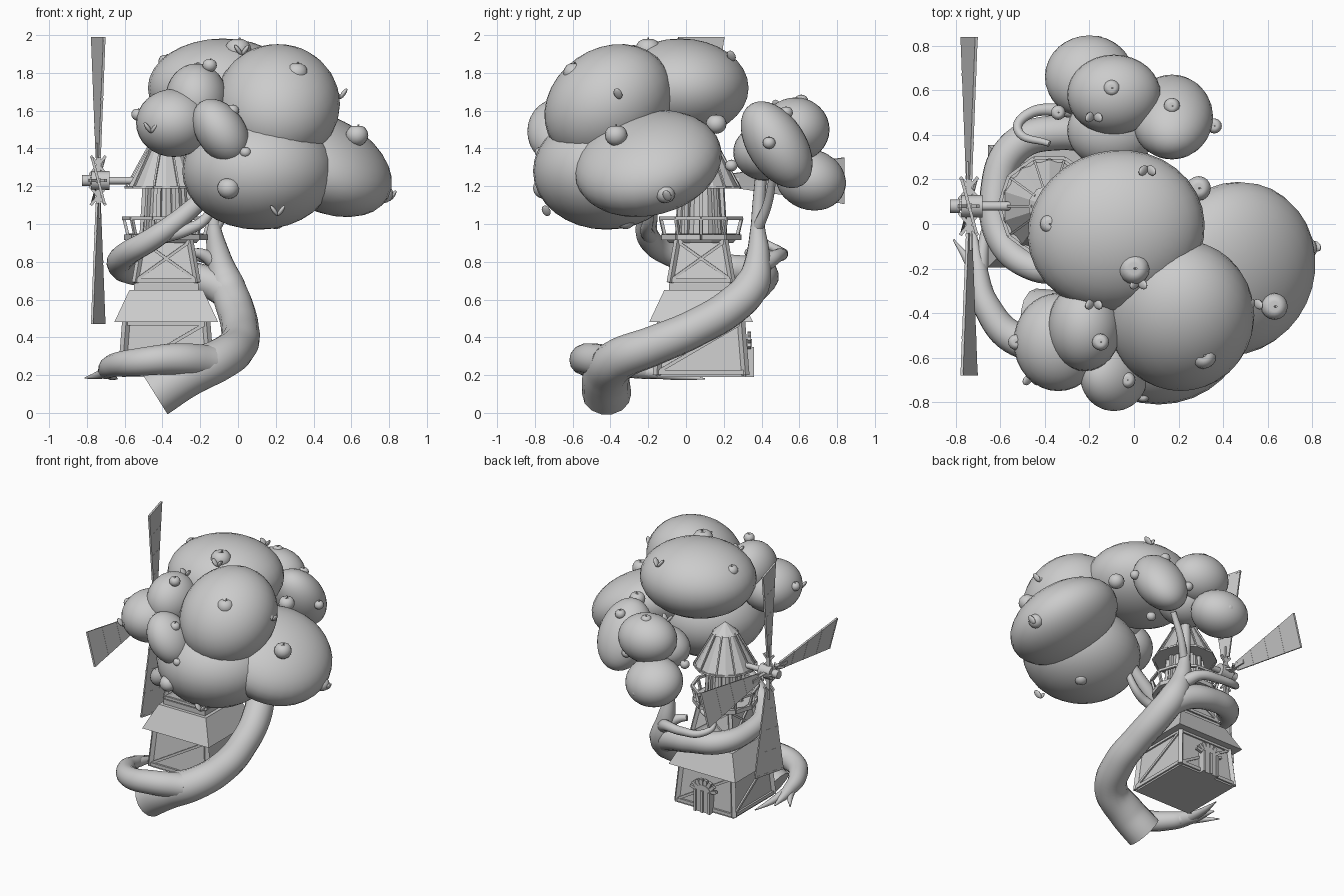
import bpy, math
from math import pi, cos, sin, radians
from mathutils import Vector, Matrix

if "Cube" in bpy.data.objects:
    bpy.data.objects.remove(bpy.data.objects["Cube"])

CX, CY = -0.38, 0.08          # windmill axis
HUB = Vector((-0.74, CY, 1.23))


def mesh(name, verts, faces):
    m = bpy.data.meshes.new(name)
    m.from_pydata(verts, [], faces)
    m.update()
    o = bpy.data.objects.new(name, m)
    bpy.context.collection.objects.link(o)
    return o


def frustum(name, n, r1, r2, z1, z2, rot=0):
    bpy.ops.mesh.primitive_cone_add(vertices=n, radius1=r1, radius2=r2, depth=z2 - z1,
                                    location=(CX, CY, (z1 + z2) / 2), rotation=(0, 0, rot))
    bpy.context.object.name = name


def square(name, h1, h2, z1, z2):
    frustum(name, 4, h1 * 2 ** .5, h2 * 2 ** .5, z1, z2, pi / 4)


def beam(name, a, b, w, d=None):
    a, b = Vector(a), Vector(b)
    bpy.ops.mesh.primitive_cube_add(size=1, location=(a + b) / 2)
    o = bpy.context.object
    o.name = name
    o.rotation_euler = (b - a).to_track_quat('Z', 'Y').to_euler()
    o.scale = (w, d or w, (b - a).length)


def rod(name, a, b, r, n=12):
    a, b = Vector(a), Vector(b)
    bpy.ops.mesh.primitive_cylinder_add(vertices=n, radius=r, depth=(b - a).length, location=(a + b) / 2,
                                        rotation=(b - a).to_track_quat('Z', 'Y').to_euler())
    bpy.context.object.name = name
    bpy.ops.object.shade_smooth_by_angle(angle=radians(40))


def limb(name, pts):
    c = bpy.data.curves.new(name, 'CURVE')
    c.dimensions = '3D'
    c.bevel_depth, c.bevel_resolution, c.resolution_u, c.use_fill_caps = 1, 5, 8, True
    s = c.splines.new('BEZIER')
    s.bezier_points.add(len(pts) - 1)
    for p, (x, y, z, r) in zip(s.bezier_points, pts):
        p.co, p.radius = (x, y, z), r
        p.handle_left_type = p.handle_right_type = 'AUTO'
    o = bpy.data.objects.new(name, c)
    bpy.context.collection.objects.link(o)


def blob(name, loc, r, rot=(0, 0, 0), seg=32):
    bpy.ops.mesh.primitive_uv_sphere_add(segments=seg, ring_count=seg // 2, location=loc,
                                         rotation=[radians(a) for a in rot])
    o = bpy.context.object
    o.name, o.scale = name, r
    bpy.ops.object.shade_smooth()
    return o


# --- Windmill bodies: ground floor, skirt roof, middle floor, lantern room, cap
square('ground_floor', .235, .21, .19, .5)
square('skirt_roof', .275, .195, .48, .65)
square('roof_ledge', .17, .17, .65, .685)
square('middle_floor', .165, .12, .68, .93)
frustum('balcony_floor', 10, .17, .21, .9, .95)
frustum('lantern_room', 10, .13, .11, .95, 1.2)
frustum('cap_roof', 10, .215, .075, 1.19, 1.44)
frustum('cap_tip', 10, .095, 0, 1.43, 1.51)


def timber(z1, h1, z2, h2, w, cross):
    """Corner posts, rails and braces on the four sides of a tapered storey."""
    for k in range(4):
        R = Matrix.Translation((CX, CY, 0)) @ Matrix.Rotation(k * pi / 2, 4, 'Z')
        P = lambda s, t: R @ Vector((s * (h1 + (h2 - h1) * t), -(h1 + (h2 - h1) * t), z1 + (z2 - z1) * t))
        beam('corner_post', P(1, 0), P(1, 1), w)
        for t in (.05, .95):
            beam('rail', P(-1, t), P(1, t), w * .8)
        beam('brace', P(-1, .05), P(1, .95), w * .6)
        if cross:
            beam('brace', P(1, .05), P(-1, .95), w * .6)


timber(.2, .235, .49, .212, .03, False)
timber(.69, .165, .92, .125, .025, True)

# --- Balcony railing, lantern-room posts and cap ribs
for k in range(10):
    P = lambda r, z, j=k: (CX + r * cos(j * pi / 5), CY + r * sin(j * pi / 5), z)
    Q = lambda r, z: P(r, z, k + 1)
    beam('balcony_post', P(.2, .93), P(.225, 1.03), .016)
    beam('balcony_rail', P(.225, 1.03), Q(.225, 1.03), .018)
    beam('balcony_edge', P(.208, .93), Q(.208, .93), .03)
    beam('room_post', P(.13, .95), P(.115, 1.2), .022)
    beam('cap_rib', P(.213, 1.195), P(.078, 1.44), .01)
    beam('cap_edge', P(.213, 1.195), Q(.213, 1.195), .014)

# --- Arched door porch on the back wall
n = 8
arc = [(.065, .19)] + [(.065 * cos(i * pi / n), .34 + .05 * sin(i * pi / n)) for i in range(n + 1)] + [(-.065, .19)]
N = len(arc)
vs = [(CX + x, y, z) for y in (.27, .35) for x, z in arc]
mesh('door_porch', vs, [tuple(range(N)), tuple(range(2 * N - 1, N - 1, -1))] +
     [(i, i + N, (i + 1) % N + N, (i + 1) % N) for i in range(N)])
for i in range(n):
    a, b = arc[i + 1], arc[i + 2]
    beam('porch_arch', (CX + a[0] * 1.1, .335, a[1]), (CX + b[0] * 1.1, .335, b[1]), .02, .08)
for s in (-1, 0, 1):
    beam('door_frame', (CX + s * .058, .352, .19), (CX + s * .058, .352, .35), .018)

# --- Sail hub and four pitched sails
rod('sail_shaft', (-.8, CY, 1.23), (-.4, CY, 1.23), .02)
rod('shaft_tip', (-.825, CY, 1.23), (-.78, CY, 1.23), .03)
rod('hub', (-.775, CY, 1.23), (-.68, CY, 1.23), .05, 16)
for k in range(4):
    R = Matrix.Translation(HUB) @ Matrix.Rotation(k * pi / 2, 4, 'X')
    half = lambda z: .03 + .092 * (z - .12) / .64
    pt = lambda s, z: R @ Vector((-s * half(z) * .27, s * half(z), z))
    sail = mesh('sail_panel', [pt(-1, .12), pt(1, .12), pt(1, .758), pt(-1, .758)], [(0, 1, 2, 3)])
    m = sail.modifiers.new('thick', 'SOLIDIFY')
    m.thickness, m.offset = .012, 0
    beam('sail_spar', R @ Vector((0, 0, 0)), R @ Vector((0, 0, .2)), .025)
    for s in (-1, 1):
        beam('hub_strut', R @ Vector((-.045 * s, 0, .03)), R @ Vector((.04 * s, 0, .13)), .015)
    for z in (.13, .28, .43, .59, .753):
        beam('sail_slat', pt(-1, z), pt(1, z), .014)

# --- Twisting trunk, branches and roots
limb('trunk', [(-.44, -.42, .1, .13), (-.28, -.42, .2, .125), (-.1, -.36, .28, .112), (0, -.16, .36, .105),
               (.01, .05, .45, .1), (-.02, .25, .57, .1), (-.06, .35, .68, .095), (-.1, .38, .82, .065),
               (-.13, .38, 1.0, .036), (-.12, .4, 1.3, .03)])
limb('wrapping_branch', [(-.03, .3, .62, .09), (-.15, .38, .69, .085), (-.33, .41, .73, .08), (-.53, .35, .75, .078),
                         (-.62, .15, .78, .07), (-.59, -.08, .84, .065), (-.44, -.2, .93, .06),
                         (-.27, -.2, 1.06, .05), (-.1, -.2, 1.22, .04)])
limb('front_twig', [(-.42, -.19, .93, .04), (-.27, -.21, .97, .032), (-.18, -.2, 1.02, .028), (-.1, -.2, 1.15, .02)])
limb('back_twig', [(-.1, .4, .78, .05), (-.18, .48, .83, .036), (-.32, .51, .84, .03), (-.48, .49, .86, .024),
                   (-.52, .42, .9, .02), (-.38, .36, .95, .014)])
limb('inner_twig', [(-.1, .38, .78, .045), (-.19, .35, .84, .03), (-.24, .33, .85, .022)])
limb('side_twig', [(-.12, .38, .98, .03), (-.05, .43, 1.1, .025), (.04, .46, 1.25, .02)])
limb('big_root', [(-.15, -.42, .27, .09), (-.33, -.52, .285, .085), (-.52, -.52, .27, .075), (-.66, -.37, .25, .062),
                  (-.7, -.2, .22, .042), (-.72, -.02, .19, .006)])
limb('root_tip', [(-.67, -.3, .23, .04), (-.74, -.17, .2, .022), (-.81, -.07, .185, .004)])
limb('root_tip', [(-.69, -.22, .22, .035), (-.67, -.05, .195, .022), (-.64, .1, .18, .004)])

# --- Foliage clumps
for loc, r, rot in [
        ((.21, -.41, 1.635), (.33, .36, .295), (35, 0, 0)), ((.11, -.42, 1.28), (.405, .39, .31), (0, 0, 0)),
        ((.45, -.2, 1.32), (.39, .395, .24), (12, 27, 0)), ((-.08, -.03, 1.72), (.4, .36, .262), (0, 0, 15)),
        ((-.22, -.46, 1.66), (.165, .2, .19), (0, 0, 0)), ((-.34, -.53, 1.535), (.2, .22, .18), (0, 0, 0)),
        ((-.09, -.68, 1.49), (.13, .16, .19), (0, -35, 0)), ((-.09, .58, 1.5), (.21, .18, .17), (0, 0, 0)),
        ((-.2, .66, 1.235), (.2, .19, .16), (-20, 0, 0)), ((.17, .48, 1.42), (.185, .155, .255), (33, 0, 0)),
        ((-.1, .42, 1.38), (.2, .17, .15), (0, 0, 0))]:
    blob('foliage_clump', loc, r, rot)

# --- Apples with a dimple and stem
for x, y, z, r in [
        (.31, -.59, 1.8, .06), (-.05, -.75, 1.19, .06), (.63, -.37, 1.47, .06), (.77, -.11, 1.16, .052),
        (.29, .16, 1.53, .055), (-.38, 0, 1.86, .042), (0, -.2, 1.92, .07), (-.15, -.53, 1.84, .038),
        (-.53, -.53, 1.58, .035), (-.03, -.7, 1.6, .036), (-.1, .61, 1.65, .038), (.17, .53, 1.59, .036),
        (.36, .44, 1.43, .034), (.05, .63, 1.37, .033), (-.16, .81, 1.2, .033), (.05, .24, 1.31, .033),
        (.2, -.32, 1.02, .05), (.04, -.77, 1.38, .03), (-.34, .5, 1.34, .033)]:
    a = blob('apple', (x, y, z), (r, r, r * .95), seg=16)
    for v in a.data.vertices:
        if v.co.z > 0:
            v.co.z -= .3 * max(0, 1 - math.hypot(v.co.x, v.co.y) / .45)
    rod('apple_stem', (x, y, z + r * .5), (x + r * .15, y, z + r * .95), r * .08, 6)

# --- Small leaf pairs on the clumps
for x, y, z in [(.16, -.7, 1.65), (.54, -.36, 1.69), (-.46, -.7, 1.51), (.21, -.74, 1.07), (.06, .24, 1.89),
                (.02, -.27, 1.92), (-.18, -.36, 1.83), (.8, -.1, 1.15), (-.18, .48, 1.63)]:
    for s in (-1, 1):
        blob('leaf', (x + s * .018, y, z), (.012, .022, .035), (20, s * 35, 0), 12)
